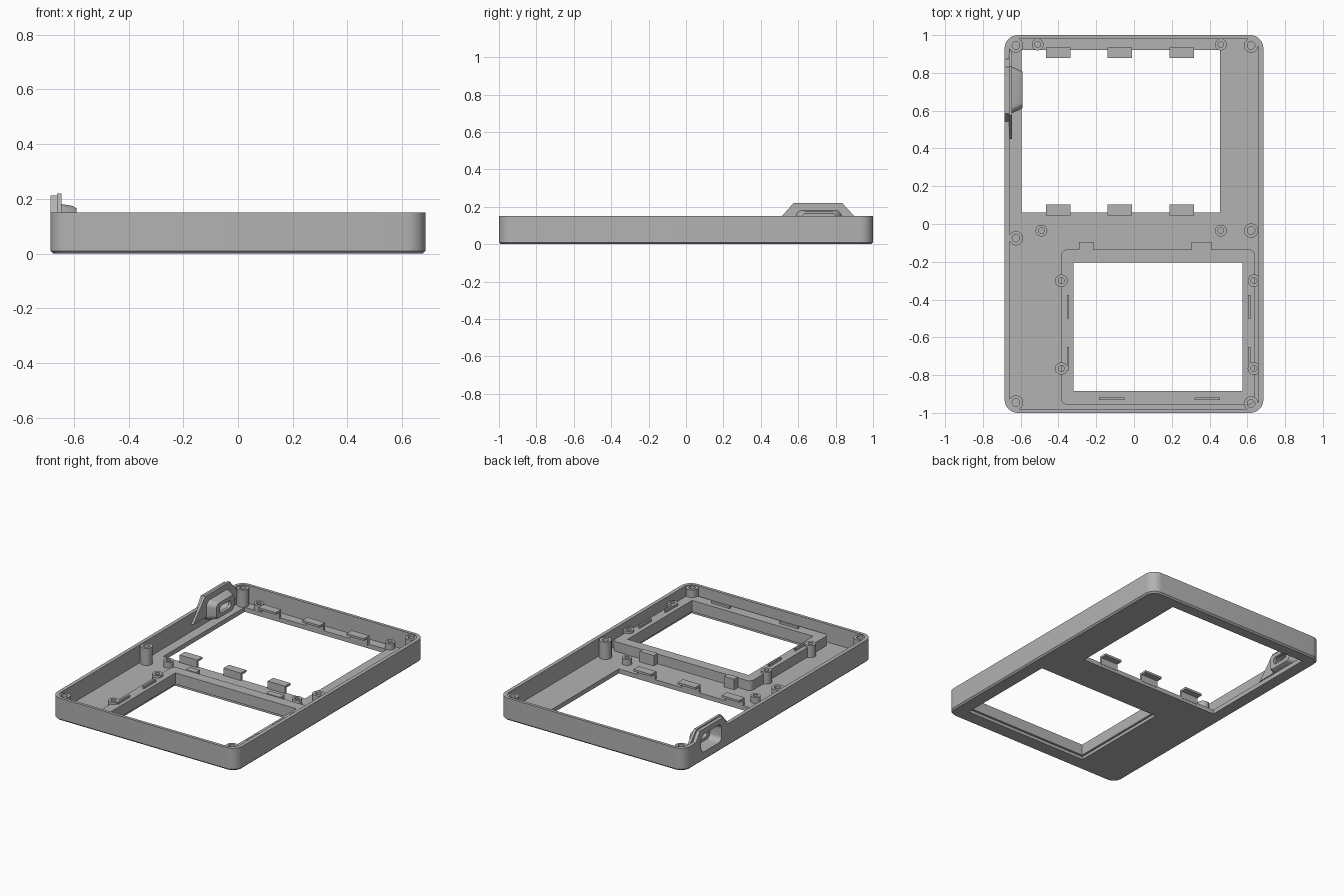
import bpy, bmesh, math

cube = bpy.data.objects.get("Cube")
if cube:
    bpy.data.objects.remove(cube, do_unlink=True)

grey = bpy.data.materials.new("matte_grey")
grey.use_nodes = True
grey.diffuse_color = (0.45, 0.45, 0.45, 1)
grey.node_tree.nodes["Principled BSDF"].inputs["Base Color"].default_value = grey.diffuse_color


def finish(name, bm):
    bmesh.ops.recalc_face_normals(bm, faces=bm.faces)
    mesh = bpy.data.meshes.new(name)
    bm.to_mesh(mesh)
    bm.free()
    mesh.materials.append(grey)
    mesh.shade_smooth()
    mesh.set_sharp_from_angle(angle=math.radians(30))
    ob = bpy.data.objects.new(name, mesh)
    bpy.context.collection.objects.link(ob)
    return ob


def ring(u0, u1, v0, v1, r, steps=8):
    """Outline of a rectangle with round corners."""
    if r == 0:
        return [(u0, v0), (u1, v0), (u1, v1), (u0, v1)]
    pts = []
    for i, (u, v) in enumerate([(u1 - r, v1 - r), (u0 + r, v1 - r), (u0 + r, v0 + r), (u1 - r, v0 + r)]):
        for k in range(steps + 1):
            a = (i + k / steps) * math.pi / 2
            pts.append((u + r * math.cos(a), v + r * math.sin(a)))
    return pts


def loft(name, sections, axis="z"):
    """Solid through outlines given as (height, points)."""
    bm = bmesh.new()
    rows = []
    for h, pts in sections:
        rows.append([bm.verts.new((u, v, h) if axis == "z" else (h, u, v)) for u, v in pts])
    for a, b in zip(rows, rows[1:]):
        for i in range(len(a)):
            j = (i + 1) % len(a)
            bm.faces.new((a[i], a[j], b[j], b[i]))
    bm.faces.new(rows[0])
    bm.faces.new(rows[-1])
    return finish(name, bm)


def block(name, x0, x1, y0, y1, z0, z1, r=0):
    pts = ring(x0, x1, y0, y1, r)
    return loft(name, [(z0, pts), (z1, pts)])


def combine(ob, others, operation="DIFFERENCE"):
    """Apply booleans and remove the helpers."""
    for other in others:
        mod = ob.modifiers.new("cut", "BOOLEAN")
        mod.operation = operation
        mod.solver = "EXACT"
        mod.object = other
    bpy.context.view_layer.update()
    dg = bpy.context.evaluated_depsgraph_get()
    mesh = bpy.data.meshes.new_from_object(ob.evaluated_get(dg))
    ob.modifiers.clear()
    ob.data = mesh
    for other in others:
        bpy.data.objects.remove(other, do_unlink=True)
    mesh.shade_smooth()
    mesh.set_sharp_from_angle(angle=math.radians(30))


def post(name, x, y, radius, z0, z1, hole, depth, n=28):
    """Screw post with a blind hole."""
    bm = bmesh.new()
    rows = []
    for r, z in [(radius, z0), (radius, z1), (hole, z1), (hole, z1 - depth)]:
        rows.append([bm.verts.new((x + r * math.cos(k * math.tau / n), y + r * math.sin(k * math.tau / n), z))
                     for k in range(n)])
    for a, b in zip(rows, rows[1:]):
        for i in range(n):
            j = (i + 1) % n
            bm.faces.new((a[i], a[j], b[j], b[i]))
    bm.faces.new(rows[0])
    bm.faces.new(rows[-1])
    return finish(name, bm)


# Main tray: outer shell, inner cavity, window openings
X, Y, H, FLOOR, WALL = 0.685, 1.0, 0.15, 0.03, 0.025
full = ring(-X, X, -Y, Y, 0.07)
tray = loft("case_shell", [(0, ring(-X + .01, X - .01, -Y + .01, Y - .01, 0.06)), (0.01, full), (H, full)])
combine(tray, [block("cavity", -X + WALL, X - WALL, -Y + 0.02, Y - 0.02, FLOOR, 0.3, 0.05)])

# Raised frame around the lower window, with two locating tabs
FRAME = 0.095
frame = block("window_frame", -0.385, 0.64, -0.955, -0.135, 0.02, FRAME, 0.03)
lower = (-0.32, 0.575, -0.885, -0.205)
for i, (a, b) in enumerate([(-0.29, -0.215), (0.305, 0.41)]):
    block(f"frame_tab_{i}", a, b, -0.137, -0.095, 0.02, FRAME + 0.005)
combine(frame, [block("frame_opening", *lower, -0.1, 0.3)])
combine(tray, [block("upper_opening", -0.595, 0.455, 0.06, 0.92, -0.1, 0.1),
               block("lower_opening", -0.335, 0.59, -0.9, -0.19, -0.1, 0.1)])

# Raised port surround on the left-hand wall
def trapezoid(y0, y1, t0, t1, z0, z1):
    return [(y0, z0), (y1, z0), (t1, z1), (t0, z1)]

outer = trapezoid(0.54, 0.875, 0.585, 0.83, 0.148, 0.212)
inner = trapezoid(0.45, 0.965, 0.575, 0.835, 0.08, 0.22)
surround = loft("port_surround", [(-X, outer), (-0.655, outer)], "x")
plate = loft("port_plate", [(-0.662, inner), (-0.645, inner)], "x")
box = loft("port_housing", [(-0.66, ring(0.585, 0.835, 0.05, 0.185, 0.035)),
                            (-0.64, ring(0.59, 0.83, 0.053, 0.18, 0.035)),
                            (-0.605, ring(0.605, 0.815, 0.057, 0.174, 0.035)),
                            (-0.59, ring(0.615, 0.805, 0.065, 0.165, 0.03))], "x")


def port_cutters():
    recess = loft("port_recess", [(-0.75, ring(0.595, 0.825, 0.055, 0.185, 0.035)),
                                  (-0.66, ring(0.605, 0.815, 0.06, 0.175, 0.035)),
                                  (-0.61, ring(0.62, 0.80, 0.07, 0.16, 0.03))], "x")
    slot_line = ring(0.65, 0.77, 0.09, 0.14, 0.022)
    return [recess, loft("port_slot", [(-0.7, slot_line), (-0.5, slot_line)], "x")]


for ob in (tray, surround, plate, box):
    combine(ob, port_cutters())

# Tall screw posts along the walls
for i, (x, y) in enumerate([(-0.625, 0.945), (0.62, 0.945), (-0.625, -0.075),
                            (0.62, -0.035), (-0.625, -0.945), (0.62, -0.95)]):
    post(f"tall_post_{i}", x, y, 0.038, 0.02, 0.145, 0.02, 0.09)

# Short posts beside the upper window
for i, (x, y) in enumerate([(-0.51, 0.95), (0.46, 0.95), (-0.49, -0.035), (0.46, -0.035)]):
    post(f"short_post_{i}", x, y, 0.031, 0.02, 0.07, 0.015, 0.035)

# Posts and thin ribs on the frame
for i, x in enumerate((-0.385, 0.635)):
    for k, y in enumerate((-0.30, -0.765)):
        post(f"frame_post_{i}_{k}", x, y, 0.033, 0.02, 0.11, 0.016, 0.06)
for i, x in enumerate((-0.35, 0.61)):
    for k, y in enumerate((-0.5, -0.775)):
        block(f"side_rib_{i}_{k}", x - 0.006, x + 0.006, y, y + 0.125, 0.09, 0.11)
for i, x in enumerate((-0.185, 0.32)):
    block(f"front_rib_{i}", x, x + 0.135, -0.932, -0.918, 0.09, 0.11)

# Hooked clips on the long edges of the upper window
for i, x in enumerate((-0.4, -0.075, 0.252)):
    for side, edge, s in (("front", 0.06, 1), ("back", 0.92, -1)):
        a, b = sorted((edge - 0.014 * s, edge + 0.002 * s))
        block(f"{side}_clip_stem_{i}", x - 0.065, x + 0.065, a, b, 0.02, 0.08)
        a, b = sorted((edge - 0.014 * s, edge + 0.042 * s))
        block(f"{side}_clip_hook_{i}", x - 0.065, x + 0.065, a, b, 0.066, 0.08)
